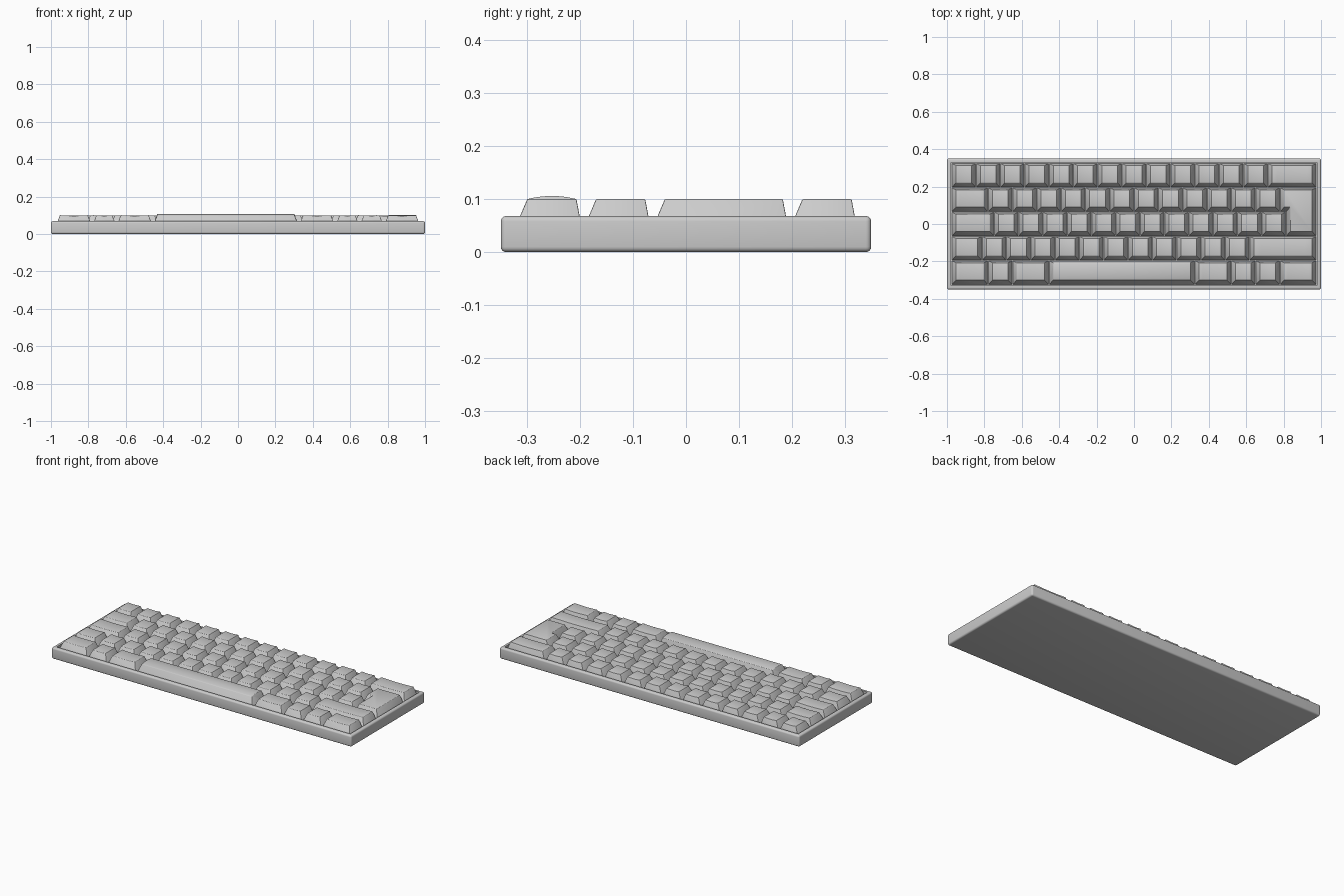
import bpy, bmesh, math

if "Cube" in bpy.data.objects:
    bpy.data.objects.remove(bpy.data.objects["Cube"])

U = 0.13                       # one key unit
LEFT, BACK = -7.5 * U, 2.5 * U # corner of the key field
FLOOR, TOP = 0.046, 0.100      # tray floor and key top heights
# insets of the key outline from its cell: side, front, back
BASE_IN = (0.002, 0.002, 0.002)
TOP_IN = (0.023, 0.025, 0.012)


def finish(bm, name, soften=0.0):
    """Round the hard edges, shade by angle and return a mesh."""
    bmesh.ops.recalc_face_normals(bm, faces=bm.faces)
    if soften:
        hard = [e for e in bm.edges
                if e.is_manifold and e.calc_face_angle() > math.radians(25)
                and max(v.co.z for v in e.verts) > FLOOR + 0.01]
        bmesh.ops.bevel(bm, geom=hard, offset=soften, segments=2, profile=0.5,
                        affect='EDGES', clamp_overlap=True)
    me = bpy.data.meshes.new(name)
    bm.to_mesh(me)
    bm.free()
    me.shade_smooth()
    me.set_sharp_from_angle(angle=math.radians(35))
    return me


def place(me, name, loc=(0, 0, 0)):
    ob = bpy.data.objects.new(name, me)
    ob.location = loc
    bpy.context.collection.objects.link(ob)
    return ob


def key_mesh(width, crown):
    """Tapered keycap; negative crown dishes it across x, positive arches it along y."""
    bm = bmesh.new()
    w, h = width * U / 2, U / 2
    s, f, b = BASE_IN
    base = [bm.verts.new((x, y, FLOOR)) for x, y in
            ((-w + s, -h + f), (w - s, -h + f), (w - s, h - b), (-w + s, h - b))]
    s, f, b = TOP_IN
    nx, ny = (8, 1) if crown < 0 else (1, 10)
    grid = []
    for j in range(ny + 1):
        row = []
        for i in range(nx + 1):
            u, v = i / nx, j / ny
            t = 2 * (u if crown < 0 else v) - 1
            row.append(bm.verts.new((-w + s + u * 2 * (w - s),
                                     -h + f + v * (2 * h - f - b),
                                     TOP + crown * (1 - t * t))))
        grid.append(row)
    for j in range(ny):
        for i in range(nx):
            bm.faces.new((grid[j][i], grid[j][i + 1], grid[j + 1][i + 1], grid[j + 1][i]))
    bm.faces.new(base[::-1])
    bm.faces.new([base[0], base[1]] + grid[0][::-1])
    bm.faces.new([base[1], base[2]] + [r[-1] for r in grid][::-1])
    bm.faces.new([base[2], base[3]] + grid[-1])
    bm.faces.new([base[3], base[0]] + [r[0] for r in grid])
    return finish(bm, "keycap", 0.002)


def enter_mesh():
    """L-shaped two-row key."""
    bm = bmesh.new()

    def outline(inset, z):
        s, f, b = inset
        xa, xb, xr = LEFT + 13.5 * U + s, LEFT + 13.75 * U + s, -LEFT - s
        lo, mid, hi = -0.5 * U + f, 0.5 * U + f, 1.5 * U - b
        return [bm.verts.new((x, y, z)) for x, y in
                ((xb, lo), (xr, lo), (xr, hi), (xa, hi), (xa, mid), (xb, mid))]

    low, high = outline(BASE_IN, FLOOR), outline(TOP_IN, TOP)
    bm.faces.new(low[::-1])
    bm.faces.new(high)
    for i in range(6):
        k = (i + 1) % 6
        bm.faces.new((low[i], low[k], high[k], high[i]))
    return finish(bm, "enter_key", 0.002)


# Case: rounded slab with a shallow tray for the keys
bm = bmesh.new()
bmesh.ops.create_cube(bm, size=1)
for v in bm.verts:
    v.co = (v.co.x * 2, v.co.y * 0.7, (v.co.z + 0.5) * 0.068)
bmesh.ops.bevel(bm, geom=bm.edges[:], offset=0.01, segments=4, profile=0.5, affect='EDGES')
bm.normal_update()
top = max(bm.faces, key=lambda f: f.calc_center_median().z + f.calc_area())
top = max((f for f in bm.faces if f.normal.z > 0.99), key=lambda f: f.calc_area())
bmesh.ops.inset_region(bm, faces=[top], thickness=0.015)
tray = bmesh.ops.extrude_discrete_faces(bm, faces=[top])["faces"][0]
for v in tray.verts:
    v.co.z = FLOOR - 0.001
place(finish(bm, "case"), "case")

# Keys: widths in units, back row first
rows = [
    [1] * 13 + [2],
    [1.5] + [1] * 12,
    [1.75] + [1] * 12,
    [1.25] + [1] * 11 + [2.75],
    [1.5, 1, 1.5, 6, 1.5, 1, 1, 1.5],
]
cache = {}
for r, widths in enumerate(rows):
    x = LEFT
    for c, width in enumerate(widths):
        if width not in cache:
            cache[width] = key_mesh(width, 0.006 if width == 6 else -0.003)
        name = "space_bar" if width == 6 else f"key_row{r + 1}_{c + 1:02d}"
        place(cache[width], name, (x + width * U / 2, BACK - (r + 0.5) * U, 0))
        x += width * U

place(enter_mesh(), "enter_key")
